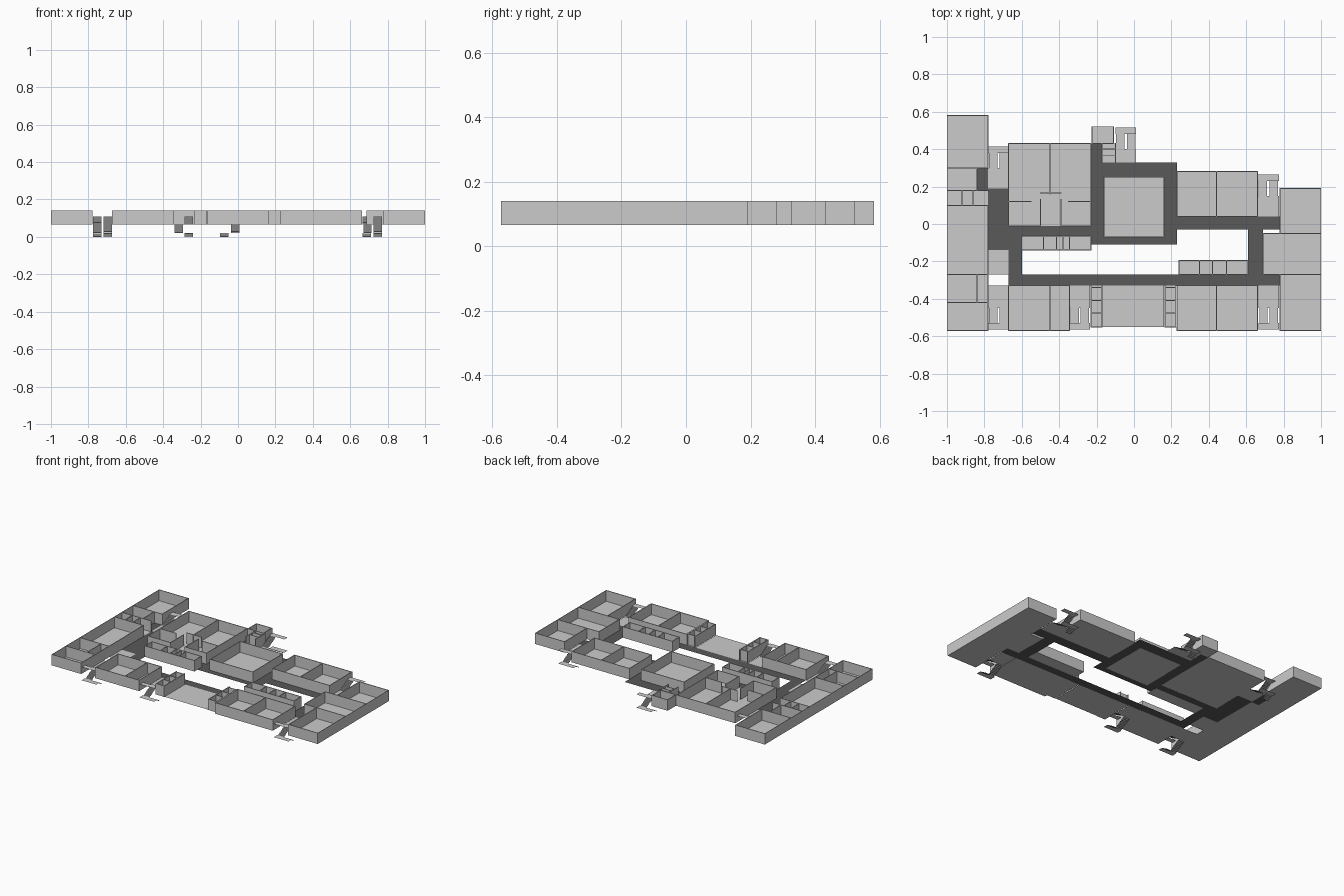
import bpy, bmesh

if "Cube" in bpy.data.objects:
    bpy.data.objects.remove(bpy.data.objects["Cube"])

FLOOR, TOP, T = 0.066, 0.14, 0.005      # floor level, wall top, wall thickness
dark = bpy.data.materials.new("corridor_grey")
dark.diffuse_color = (0.1, 0.1, 0.1, 1)
dark.use_nodes = True
dark.node_tree.nodes["Principled BSDF"].inputs["Base Color"].default_value = dark.diffuse_color


def finish(name, bm, mat=None):
    me = bpy.data.meshes.new(name)
    bm.to_mesh(me)
    bm.free()
    ob = bpy.data.objects.new(name, me)
    bpy.context.collection.objects.link(ob)
    if mat:
        me.materials.append(mat)


def quad(bm, pts):
    bm.faces.new([bm.verts.new(p) for p in pts])


def rect(bm, x0, y0, x1, y1, z):
    quad(bm, [(x0, y0, z), (x1, y0, z), (x1, y1, z), (x0, y1, z)])


def wall(bm, x0, y0, x1, y1):
    x0, x1 = max(min(x0, x1) - T / 2, -1), min(max(x0, x1) + T / 2, 1)
    y0, y1 = min(y0, y1) - T / 2, max(y0, y1) + T / 2
    g = bmesh.ops.create_cube(bm, size=1)["verts"]
    for v in g:
        v.co = (x1 if v.co.x > 0 else x0, y1 if v.co.y > 0 else y0,
                TOP if v.co.z > 0 else FLOOR)


def room(name, x0, y0, x1, y1, sides="NSEW", xs=(), ys=()):
    """Floor, outer walls on the given sides, and full-length dividers."""
    bm = bmesh.new()
    rect(bm, x0, y0, x1, y1, FLOOR)
    ends = {"N": (x0, y1, x1, y1), "S": (x0, y0, x1, y0),
            "E": (x1, y0, x1, y1), "W": (x0, y0, x0, y1)}
    for s in sides:
        wall(bm, *ends[s])
    for x in xs:
        wall(bm, x, y0, x, y1)
    for y in ys:
        wall(bm, x0, y, x1, y)
    finish(name, bm)


def partitions(name, segs):
    bm = bmesh.new()
    for s in segs:
        wall(bm, *s)
    finish(name, bm)


def flight(bm, xa, xb, ya, za, yb, zb, n):
    """Zig-zag sheet of treads and risers."""
    dy, dz = (yb - ya) / n, (zb - za) / n
    for i in range(n):
        y, z = ya + i * dy, za + i * dz
        quad(bm, [(xa, y, z), (xb, y, z), (xb, y, z + dz), (xa, y, z + dz)])
        quad(bm, [(xa, y, z + dz), (xb, y, z + dz),
                  (xb, y + dy, z + dz), (xa, y + dy, z + dz)])


def stair(name, x0, x1, inner, start, d):
    """Stairwell: arrival floor, flight down + return, flight up, landings."""
    bm = bmesh.new()
    rect(bm, x0, min(inner, start), x1, max(inner, start), FLOOR)
    down, up = (x0 + .005, x0 + .05), (x1 - .05, x1 - .005)
    if d > 0:
        down, up = up, down
    end = start + d * 0.08
    flight(bm, *down, start, FLOOR, end, 0.02, 9)
    flight(bm, *up, end, 0.02, end - d * 0.035, 0, 4)
    flight(bm, *up, start, FLOOR, end, 0.11, 9)
    out = end + d * 0.035
    for z in (0.02, 0.11):
        rect(bm, x0, min(end, out), x1, max(end, out), z)
    bmesh.ops.recalc_face_normals(bm, faces=bm.faces)
    finish(name, bm)


# West wing
room("northwest_room", -1, .30, -.78, .58)
room("west_store", -1, .18, -.84, .30, "WE")
room("west_washroom", -1, .10, -.78, .18, "WNS", xs=(-.92, -.86))
room("west_hall", -1, -.27, -.78, .10)
room("southwest_office", -1, -.42, -.78, -.27, "WNSE", xs=(-.84,))
room("southwest_room", -1, -.57, -.78, -.42)
room("west_lobby", -.78, -.27, -.67, -.14, "W")

# North-west classrooms with entry alcoves
room("north_classrooms", -.67, -.01, -.23, .43, "NEW")
partitions("classroom_partitions", [
    (-.45, .16, -.45, .43), (-.50, .165, -.39, .165), (-.67, .12, -.55, .12),
    (-.35, .12, -.23, .12), (-.50, -.01, -.50, .13), (-.39, -.01, -.39, .13),
    (-.67, -.01, -.50, -.01), (-.39, -.01, -.23, -.01)])

# Centre and north block
room("central_hall", -.16, -.07, .16, .25)
room("north_room", -.225, .43, -.11, .52)
room("north_washroom", -.17, .33, -.10, .43, "WE", ys=(.365, .40))

# East wing
room("northeast_classrooms", .23, .04, .66, .28, xs=(.44,))
room("east_room", .78, -.05, 1, .19)
room("east_hall", .69, -.27, 1, -.05)
room("southeast_room", .78, -.57, 1, -.27)

# South row
room("southeast_classrooms", .23, -.57, .66, -.33, xs=(.44,))
room("southwest_classrooms", -.67, -.57, -.345, -.33, xs=(-.45,))
room("entrance_lobby", -.17, -.55, .16, -.33, "")
for name, x in (("south_washroom_west", -.23), ("south_washroom_east", .165)):
    room(name, x, -.55, x + .06, -.33, "SEW", ys=(-.475, -.41, -.34))

# Courtyard washrooms
room("courtyard_washroom_west", -.60, -.14, -.23, -.065, xs=(-.485, -.415, -.38, -.345))
room("courtyard_washroom_east", .24, -.27, .61, -.195, xs=(.35, .42, .495))

# Stairwells
for i, x in enumerate((-.78, -.345, .665)):
    stair(f"south_stair_{i + 1}", x, x + .11, -.33, -.45, -1)
stair("northwest_stair", -.78, -.67, .19, .30, 1)
stair("north_stair", -.10, .012, .33, .40, 1)
stair("northeast_stair", .66, .775, .04, .15, 1)

# Dark corridors
bm = bmesh.new()
for r in ((-.23, .25, .23, .33), (-.23, -.11, .23, -.07), (-.23, -.07, -.16, .25),
          (.16, -.07, .23, .25), (-.23, .33, -.17, .43), (-.78, -.14, -.67, .19),
          (-.84, .18, -.78, .30), (-.67, -.065, -.23, -.01), (-.67, -.27, -.60, -.065),
          (-.67, -.33, .78, -.27), (.61, -.27, .69, -.03), (.23, -.03, .78, .04),
          (-.67, -.01, -.665, .19)):
    rect(bm, *r, FLOOR)
finish("corridors", bm, dark)
